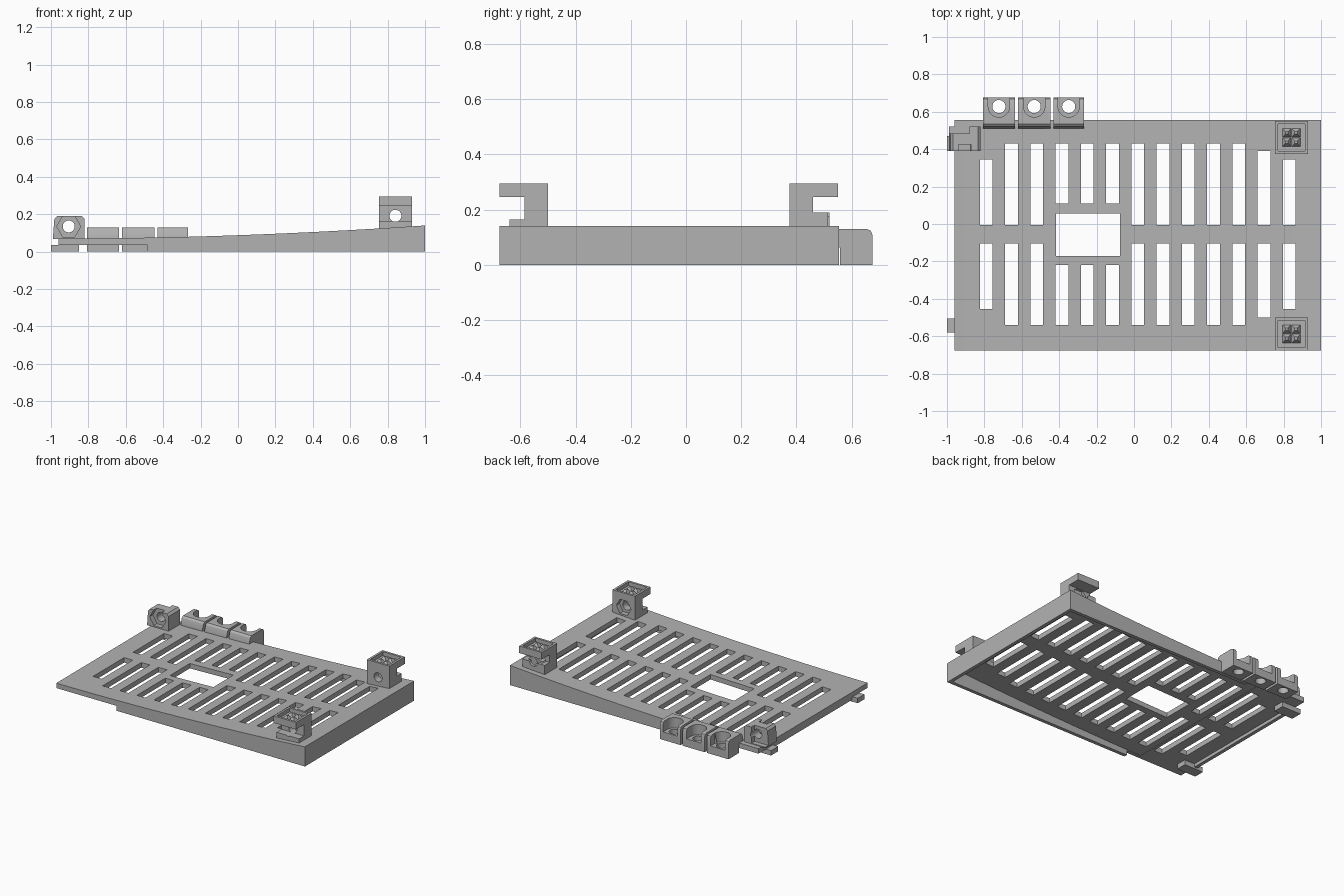
import bpy, bmesh, math
from mathutils import Matrix, Vector

cube = bpy.data.objects.get("Cube")
if cube:
    bpy.data.objects.remove(cube, do_unlink=True)

GREY = (0.45, 0.45, 0.45, 1)
mat = bpy.data.materials.new("plain grey")
mat.use_nodes = True
mat.diffuse_color = GREY
for node in mat.node_tree.nodes:
    if node.type == "BSDF_PRINCIPLED":
        node.inputs["Base Color"].default_value = GREY


def finish(name, bm):
    bmesh.ops.recalc_face_normals(bm, faces=bm.faces[:])
    me = bpy.data.meshes.new(name)
    bm.to_mesh(me)
    bm.free()
    me.materials.append(mat)
    ob = bpy.data.objects.new(name, me)
    bpy.context.scene.collection.objects.link(ob)
    return ob


def add_box(bm, x0, x1, y0, y1, z0, z1):
    size = Matrix.Diagonal((x1 - x0, y1 - y0, z1 - z0, 1))
    mid = Matrix.Translation(((x0 + x1) / 2, (y0 + y1) / 2, (z0 + z1) / 2))
    bmesh.ops.create_cube(bm, size=1, matrix=mid @ size)


def boxes(name, *specs):
    bm = bmesh.new()
    for s in specs:
        add_box(bm, *s)
    return finish(name, bm)


def prism(name, points, axis, a, b):
    """Extrude a 2D outline along x or y, from a to b."""
    bm = bmesh.new()
    place = (lambda p: (p[0], a, p[1])) if axis == "y" else (lambda p: (a, p[0], p[1]))
    face = bm.faces.new([bm.verts.new(place(p)) for p in points])
    ext = bmesh.ops.extrude_face_region(bm, geom=[face])
    move = Vector((0, b - a, 0)) if axis == "y" else Vector((b - a, 0, 0))
    bmesh.ops.translate(bm, vec=move,
                        verts=[v for v in ext["geom"] if isinstance(v, bmesh.types.BMVert)])
    return finish(name, bm)


def rod(name, centre, radius, length, axis, sides=32):
    bm = bmesh.new()
    turn = Matrix.Rotation(math.pi / 2, 4, "X") if axis == "y" else Matrix()
    if sides == 6:
        turn = turn @ Matrix.Rotation(math.pi / 6, 4, "Z")
    bmesh.ops.create_cone(bm, cap_ends=True, segments=sides, radius1=radius, radius2=radius,
                          depth=length, matrix=Matrix.Translation(centre) @ turn)
    return finish(name, bm)


def combine(target, others, operation="DIFFERENCE"):
    """Apply boolean tools one after another and delete them."""
    for tool in others:
        mod = target.modifiers.new("bool", "BOOLEAN")
        mod.operation = operation
        mod.solver = "EXACT"
        mod.object = tool
        bpy.context.view_layer.update()
        dg = bpy.context.evaluated_depsgraph_get()
        me = bpy.data.meshes.new_from_object(target.evaluated_get(dg))
        target.modifiers.clear()
        target.data = me
        bpy.data.objects.remove(tool, do_unlink=True)
    return target


# Sloping vented plate with a hollow, skirted underside
LEFT, RIGHT, FRONT, BACK = -0.96, 1.0, -0.675, 0.555
THICK, WALL, STEP = 0.035, 0.025, -0.485


def top(x):
    return 0.07 + 0.07 * ((x - LEFT) / (RIGHT - LEFT)) ** 1.9


def curve(x0, x1, drop, n=20):
    xs = [x0 + (x1 - x0) * i / n for i in range(n + 1)]
    return [(x, top(x) - drop) for x in xs]


outline = curve(LEFT, RIGHT, 0) + [(RIGHT, 0), (STEP, 0), (STEP, THICK), (LEFT, THICK)]
plate = prism("vented_plate", outline, "y", FRONT, BACK)
hollow = prism("hollow", curve(-0.6, RIGHT - WALL, THICK) + [(RIGHT - WALL, -0.1), (-0.6, -0.1)],
               "y", FRONT + WALL, BACK - WALL)

slots = []
for i in range(13):
    x = -0.79 + 0.135 * i
    trim = {0: 0.085, 11: 0.04, 12: 0.085}.get(i, 0)
    gap = 0.115 if 3 <= i <= 5 else 0
    for y0, y1 in ((-0.005 + gap, 0.43 - trim), (-0.54 + trim, -0.105 - gap)):
        slots.append((x - 0.034, x + 0.034, y0, y1, -0.1, 0.3))
slots.append((-0.418, -0.075, -0.17, 0.055, -0.1, 0.3))
combine(plate, [hollow, boxes("slots", *slots)])

# Tabs and thin rail under the low end
boxes("front_tab", (-1.0, -0.85, -0.58, -0.505, 0, THICK))
boxes("back_tab", (-1.0, -0.85, 0.39, 0.47, 0, THICK))
boxes("end_rail", (-0.955, -0.93, -0.505, 0.39, 0.012, THICK + 0.002))

# Three screw clips on the back edge
for n, (x0, x1) in enumerate(((-0.808, -0.637), (-0.62, -0.447), (-0.43, -0.268))):
    side = [(0.557, 0), (0.675, 0), (0.675, 0.11), (0.669, 0.124), (0.655, 0.13),
            (0.535, 0.13), (0.522, 0.12), (0.51, 0.085), (0.51, 0.062), (0.557, 0.062)]
    clip = prism(f"screw_clip_{n + 1}", side, "x", x0, x1)
    cx, cy = (x0 + x1) / 2, 0.628
    combine(clip, [rod("hole", (cx, cy, 0.05), 0.035, 0.4, "z"),
                   rod("pocket", (cx, cy, 0.157), 0.057, 0.2, "z"),
                   boxes("mouth", (cx - 0.057, cx + 0.057, cy, 0.8, 0.057, 0.3))])

# Nut clamps at the high end, each with a tray of studs on top
X0, X1, CX = 0.753, 0.93, 0.8415
for name, inner, out, foot in (("front", -0.5, -1, 0.165), ("back", 0.375, 1, 0.19)):
    def at(d):
        return inner + out * d

    side = [(at(0), 0.11), (at(0), 0.295), (at(0.175), 0.295), (at(0.175), 0.245),
            (at(0.085), 0.245), (at(0.085), foot), (at(0.14), foot), (at(0.14), 0.11)]
    clamp = prism(f"{name}_clamp", side, "x", X0, X1)
    ya, yb = sorted((at(0.016), at(0.159)))
    nut_y = inner if out < 0 else at(0.085)
    combine(clamp, [rod("hole", (CX, at(0.04), 0.192), 0.032, 0.3, "y"),
                    rod("nut", (CX, at(0) if out < 0 else at(0.085), 0.192), 0.058, 0.07, "y", 6),
                    boxes("tray", (X0 + 0.016, X1 - 0.016, ya, yb, 0.268, 0.4))])
    bm = bmesh.new()
    for sx in (-1, 1):
        for sy in (-1, 1):
            spot = Vector((CX + sx * 0.025, (ya + yb) / 2 + sy * 0.025, 0.279))
            bmesh.ops.create_cone(bm, cap_ends=True, segments=4, radius1=0.034, radius2=0.01,
                                  depth=0.024, matrix=Matrix.Translation(spot)
                                  @ Matrix.Rotation(math.pi / 4, 4, "Z"))
    finish(f"{name}_clamp_studs", bm)

# Nut block at the low back corner
face = [(-0.99, 0.068), (-0.82, 0.068), (-0.82, 0.175), (-0.835, 0.19),
        (-0.968, 0.19), (-0.982, 0.175)]
block = prism("corner_nut_block", face, "y", 0.39, 0.52)
combine(block, [rod("hole", (-0.905, 0.45, 0.135), 0.032, 0.4, "y"),
                rod("nut", (-0.905, 0.39, 0.135), 0.064, 0.07, "y", 6),
                boxes("relief", (-1.1, -0.88, 0.485, 0.6, 0.075, 0.3))])

# Crisp edges with smooth curves
for ob in bpy.context.scene.objects:
    ob.select_set(ob.type == "MESH")
    if ob.type == "MESH":
        bpy.context.view_layer.objects.active = ob
bpy.ops.object.shade_smooth_by_angle(angle=math.radians(25))
